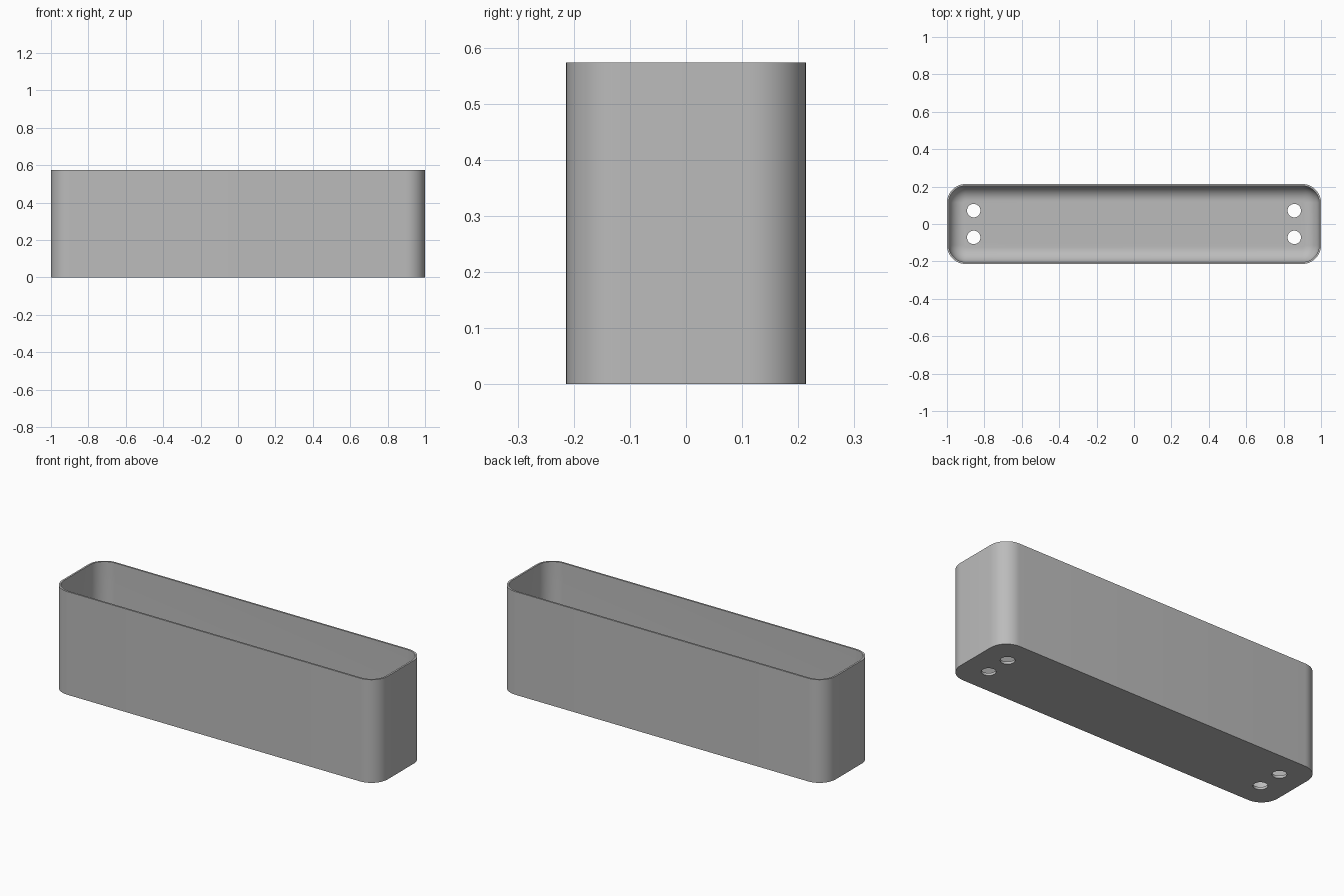
import bpy, bmesh
from math import sin, cos, pi

if "Cube" in bpy.data.objects:
    bpy.data.objects.remove(bpy.data.objects["Cube"])

HALF_X, HALF_Y, HEIGHT = 1.0, 0.2135, 0.573
CORNER, WALL, FLOOR, FILLET = 0.1, 0.01, 0.014, 0.08
SEGMENTS = 12

grey = bpy.data.materials.new("planter grey")
grey.use_nodes = True
grey.diffuse_color = (0.5, 0.5, 0.5, 1)
grey.node_tree.nodes["Principled BSDF"].inputs["Base Color"].default_value = (0.5, 0.5, 0.5, 1)


def rounded_ring(bm, inset, z):
    """Rounded rectangle of vertices, inset from the outer outline."""
    radius = CORNER - inset
    verts = []
    for quarter, (sx, sy) in enumerate([(1, 1), (-1, 1), (-1, -1), (1, -1)]):
        for i in range(SEGMENTS + 1):
            a = (quarter + i / SEGMENTS) * pi / 2
            verts.append(bm.verts.new((sx * (HALF_X - CORNER) + radius * cos(a),
                                       sy * (HALF_Y - CORNER) + radius * sin(a), z)))
    return verts


# Trough: outer wall, rim, inner wall and filleted floor
sections = [(0, 0), (0, HEIGHT), (WALL, HEIGHT)]
for i in range(SEGMENTS + 1):
    a = i / SEGMENTS * pi / 2
    sections.append((WALL + FILLET * (1 - cos(a)), FLOOR + FILLET * (1 - sin(a))))

bm = bmesh.new()
rings = [rounded_ring(bm, inset, z) for inset, z in sections]
for low, high in zip(rings, rings[1:]):
    for i in range(len(low)):
        j = (i + 1) % len(low)
        bm.faces.new((low[i], low[j], high[j], high[i]))
bm.faces.new(rings[0][::-1])
bm.faces.new(rings[-1])
bmesh.ops.recalc_face_normals(bm, faces=bm.faces)
mesh = bpy.data.meshes.new("planter_trough")
bm.to_mesh(mesh)
bm.free()
mesh.materials.append(grey)
trough = bpy.data.objects.new("planter_trough", mesh)
bpy.context.collection.objects.link(trough)

# Four drainage holes through the floor
bm = bmesh.new()
for x in (-0.857, 0.857):
    for y in (-0.0714, 0.0714):
        hole = bmesh.ops.create_cone(bm, cap_ends=True, segments=32,
                                     radius1=0.036, radius2=0.036, depth=0.2)
        bmesh.ops.translate(bm, verts=hole["verts"], vec=(x, y, 0))
hole_mesh = bpy.data.meshes.new("drain_hole_cutter")
bm.to_mesh(hole_mesh)
bm.free()
hole_mesh.materials.append(grey)
cutter = bpy.data.objects.new("drain_hole_cutter", hole_mesh)
bpy.context.collection.objects.link(cutter)
cutter.hide_render = True

bpy.ops.object.select_all(action="DESELECT")
trough.select_set(True)
bpy.context.view_layer.objects.active = trough
cut = trough.modifiers.new("drain_holes", "BOOLEAN")
cut.operation = "DIFFERENCE"
cut.solver = "EXACT"
cut.object = cutter
bpy.ops.object.modifier_apply(modifier=cut.name)
bpy.data.objects.remove(cutter)

# Smooth curves, crisp rim and base edges
bpy.ops.object.shade_smooth_by_angle(angle=0.6)
